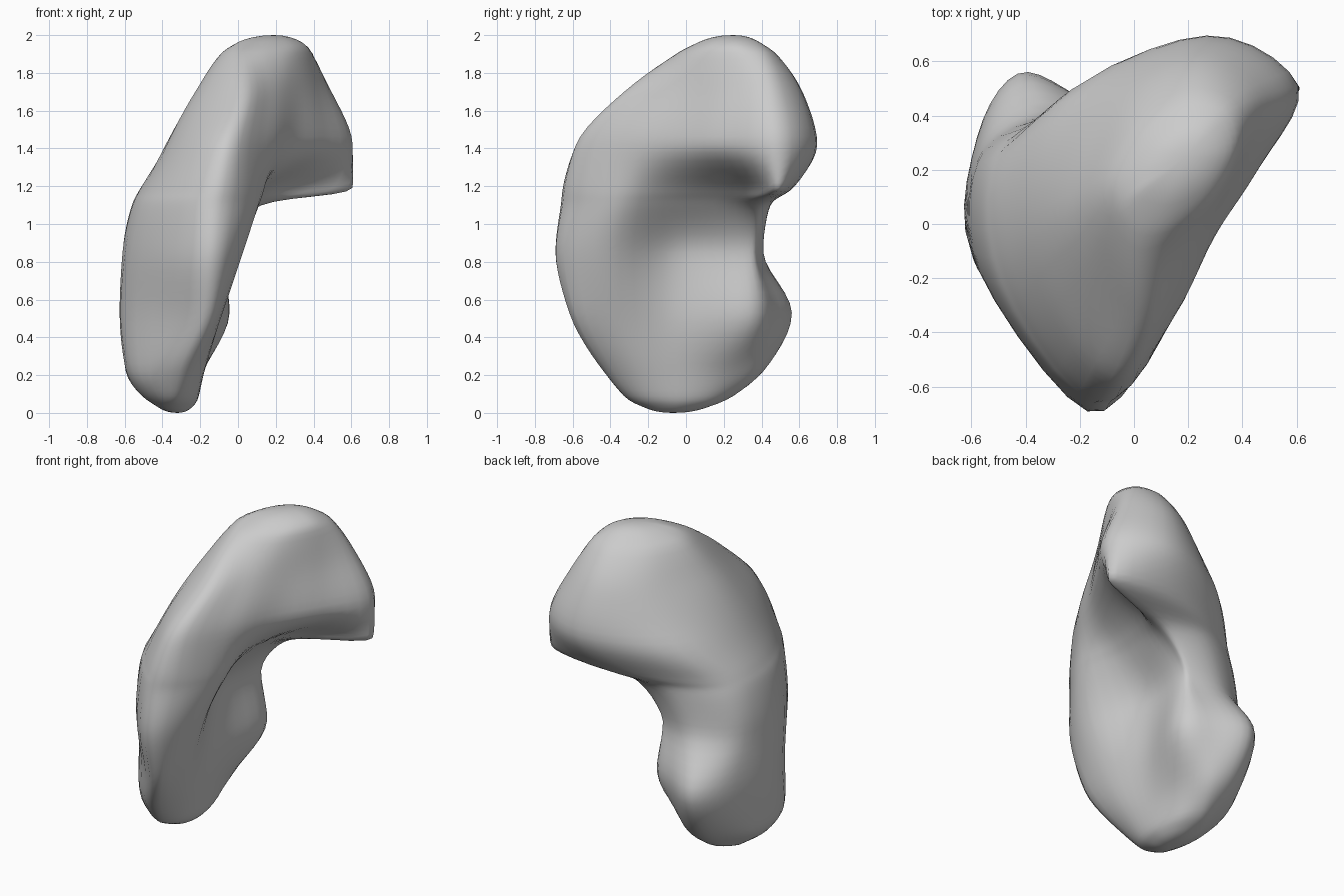
import bpy, bmesh, math
from mathutils import Vector

if "Cube" in bpy.data.objects:
    bpy.data.objects.remove(bpy.data.objects["Cube"])

AROUND, ALONG = 5, 6  # subdivisions between control points


def ellipse(z, cx, cy, rx, ry, turn=0.0):
    """Eight control points, starting at the front, anticlockwise."""
    pts = []
    for i in range(8):
        a = -math.pi / 2 + i * math.pi / 4
        x, y = rx * math.cos(a), ry * math.sin(a)
        pts.append(Vector((cx + x * math.cos(turn) - y * math.sin(turn),
                           cy + x * math.sin(turn) + y * math.cos(turn), z)))
    return pts


def ring(z, *pts):
    return [Vector((x, y, z)) for x, y in pts]


def hermite(p, q, m, n, t):
    return (p * (2*t**3 - 3*t**2 + 1) + m * (t**3 - 2*t**2 + t)
            + q * (3*t**2 - 2*t**3) + n * (t**3 - t**2))


def round_loop(r):
    """Smooth closed loop through the control points."""
    n, out = len(r), []
    for i in range(n):
        a, b, c, d = r[i-1], r[i], r[(i+1) % n], r[(i+2) % n]
        out += [hermite(b, c, (c-a) / 2, (d-b) / 2, k / AROUND) for k in range(AROUND)]
    return out


def limited(a, b):
    return 2 * a * b / (a + b) if a * b > 0 else 0.0


# Cross-sections from the foot up to the crown; order:
# front keel, front right, hollow, inner back, hook tip, back, back left, left
sections = [
    ellipse(0.0, -0.32, -0.07, 0, 0),
    ellipse(0.05, -0.34, -0.05, 0.115, 0.22),
    ring(0.22, (-0.31, -0.44), (-0.19, -0.30), (-0.18, -0.05), (-0.19, 0.20),
         (-0.26, 0.38), (-0.42, 0.39), (-0.58, 0.16), (-0.56, -0.19)),
    ring(0.53, (-0.19, -0.62), (-0.08, -0.40), (-0.13, -0.05), (-0.04, 0.34),
         (-0.22, 0.48), (-0.43, 0.56), (-0.58, 0.32), (-0.60, -0.12)),
    ring(0.85, (-0.17, -0.70), (0.03, -0.42), (-0.12, -0.05), (-0.08, 0.30),
         (-0.13, 0.38), (-0.35, 0.40), (-0.58, 0.23), (-0.57, -0.18)),
    ring(1.10, (-0.15, -0.67), (0.11, -0.38), (0.03, -0.05), (0.06, 0.26),
         (0.11, 0.40), (-0.20, 0.44), (-0.53, 0.24), (-0.51, -0.22)),
    ring(1.19, (-0.13, -0.66), (0.13, -0.36), (0.11, -0.04), (0.21, 0.31),
         (0.62, 0.49), (0.08, 0.56), (-0.46, 0.30), (-0.47, -0.20)),
    ring(1.42, (-0.09, -0.59), (0.15, -0.34), (0.29, -0.06), (0.46, 0.20),
         (0.61, 0.51), (0.27, 0.70), (-0.24, 0.46), (-0.38, -0.07)),
    ring(1.70, (0.00, -0.33), (0.17, -0.17), (0.30, 0.03), (0.42, 0.24),
         (0.49, 0.48), (0.24, 0.62), (-0.07, 0.44), (-0.23, 0.03)),
    ellipse(1.93, 0.16, 0.22, 0.17, 0.26, -0.75),
    ellipse(2.0, 0.19, 0.25, 0, 0),
]

# Blend the sections lengthwise without overshoot
loops = [round_loop(s) for s in sections]
n, last = len(loops[0]), len(loops) - 1


def tangent(i, j):
    if i in (0, last):
        d = loops[1][j] - loops[0][j] if i == 0 else loops[last][j] - loops[last-1][j]
        return Vector((d.x * 1.5, d.y * 1.5, 0))
    a, b = loops[i][j] - loops[i-1][j], loops[i+1][j] - loops[i][j]
    return Vector([limited(a[k], b[k]) for k in range(3)])


rows = []
for i in range(last):
    for k in range(ALONG):
        rows.append([hermite(loops[i][j], loops[i+1][j], tangent(i, j), tangent(i+1, j), k / ALONG)
                     for j in range(n)])
rows.append(loops[last])

# Curved organ body
bm = bmesh.new()
grid = [[bm.verts.new(p) for p in row] for row in rows]
for a, b in zip(grid, grid[1:]):
    for j in range(n):
        bm.faces.new((a[j], a[(j+1) % n], b[(j+1) % n], b[j]))
bmesh.ops.remove_doubles(bm, verts=bm.verts, dist=1e-4)
for _ in range(2):
    bmesh.ops.smooth_vert(bm, verts=[v for v in bm.verts if 0.1 < v.co.z < 1.9], factor=0.3,
                          use_axis_x=True, use_axis_y=True, use_axis_z=True)
bmesh.ops.recalc_face_normals(bm, faces=bm.faces)
for f in bm.faces:
    f.smooth = True
mesh = bpy.data.meshes.new("organ_body")
bm.to_mesh(mesh)
bm.free()
body = bpy.data.objects.new("organ_body", mesh)
bpy.context.collection.objects.link(body)
